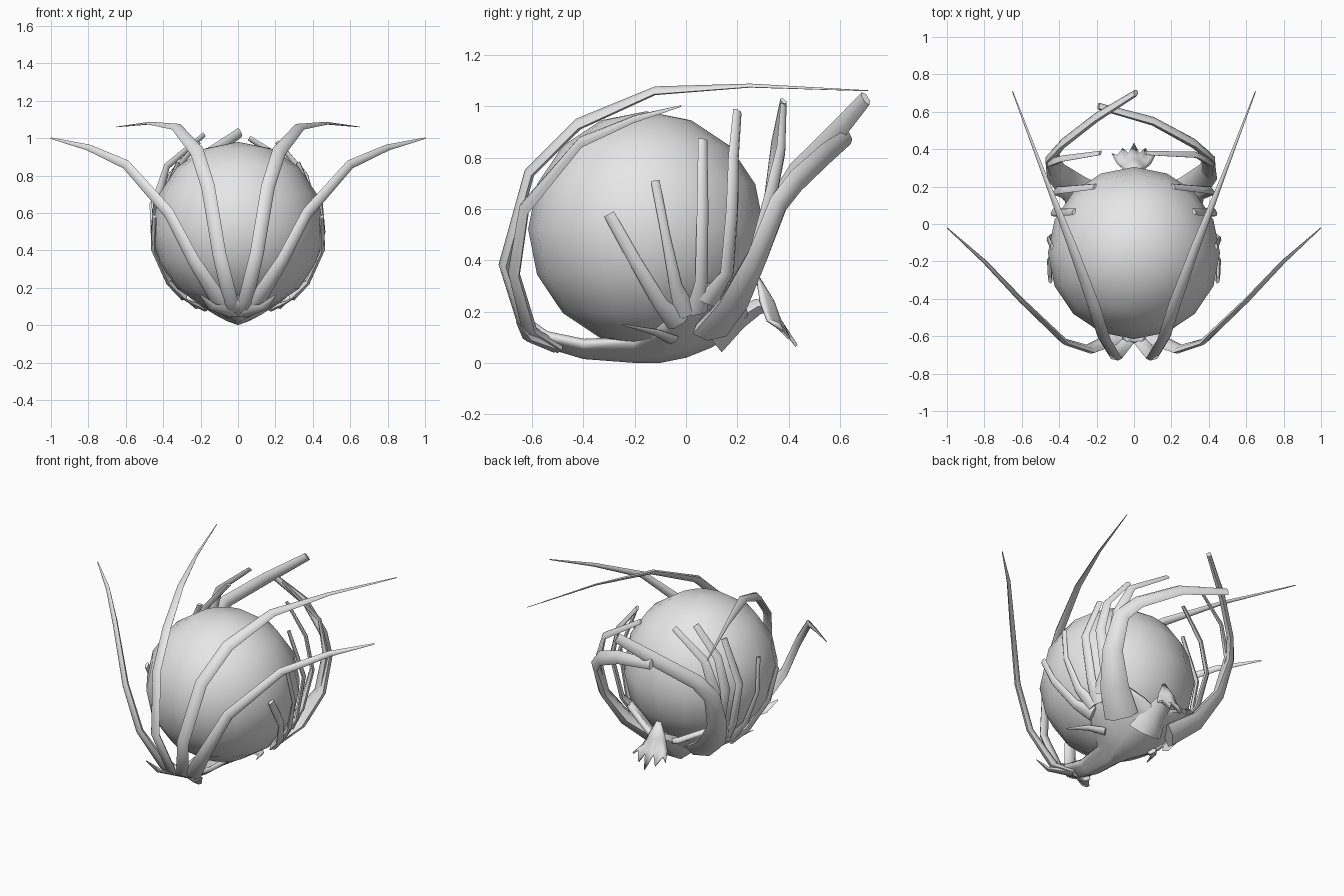
import bpy, bmesh
from math import radians, sin, cos, pi
from mathutils import Vector

if "Cube" in bpy.data.objects:
    bpy.data.objects.remove(bpy.data.objects["Cube"])

CENTRE = Vector((0, -0.155, 0.52))
RADIUS = 0.46

grey = bpy.data.materials.new("plain grey")
grey.use_nodes = True
grey.diffuse_color = (0.8, 0.8, 0.8, 1)
grey.node_tree.nodes["Principled BSDF"].inputs["Base Color"].default_value = (0.8, 0.8, 0.8, 1)


def finish(name, bm, angle=50, thickness=0):
    mesh = bpy.data.meshes.new(name)
    bm.to_mesh(mesh)
    bm.free()
    mesh.materials.append(grey)
    obj = bpy.data.objects.new(name, mesh)
    bpy.context.collection.objects.link(obj)
    if thickness:
        mod = obj.modifiers.new("thickness", 'SOLIDIFY')
        mod.thickness = thickness
        mod.offset = -1
    bpy.ops.object.select_all(action='DESELECT')
    obj.select_set(True)
    bpy.context.view_layer.objects.active = obj
    bpy.ops.object.shade_smooth_by_angle(angle=radians(angle))
    return obj


def limb(name, points, flat=0.5, sides=6):
    """Flattened tapering tube through (x, y, z, width), lying flat around the ball."""
    bm = bmesh.new()
    pos = [Vector(p[:3]) for p in points]
    rings = []
    for i, p in enumerate(pos):
        along = (pos[min(i + 1, len(pos) - 1)] - pos[max(i - 1, 0)]).normalized()
        side = along.cross(p - CENTRE).normalized()
        out = side.cross(along)
        half = points[i][3] / 2
        rings.append([bm.verts.new(p + side * half * cos(2 * pi * k / sides)
                                   + out * half * flat * sin(2 * pi * k / sides))
                      for k in range(sides)])
    for a, b in zip(rings, rings[1:]):
        for k in range(sides):
            n = (k + 1) % sides
            bm.faces.new((a[k], a[n], b[n], b[k]))
    bm.faces.new(rings[0][::-1])
    bm.faces.new(rings[-1])
    bmesh.ops.recalc_face_normals(bm, faces=bm.faces)
    return finish(name, bm)


def hug(y, z, width, lift=0.005):
    """Point on the left side of the ball at a given y and z."""
    rest = (RADIUS + lift) ** 2 - (y - CENTRE.y) ** 2 - (z - CENTRE.z) ** 2
    return (max(rest, 0.0) ** 0.5, y, z, width)


def sheet(name, rows, thickness):
    bm = bmesh.new()
    grid = [[bm.verts.new(p) for p in row] for row in rows]
    for a, b in zip(grid, grid[1:]):
        for j in range(len(a) - 1):
            bm.faces.new((a[j], b[j], b[j + 1], a[j + 1]))
    return finish(name, bm, 60, thickness)


# Ball
bm = bmesh.new()
bmesh.ops.create_uvsphere(bm, u_segments=16, v_segments=8, radius=RADIUS)
bmesh.ops.translate(bm, verts=bm.verts, vec=CENTRE)
finish("ball", bm, 60)

# Keel and palms: V-shaped sections of (y, bottom z, half width, edge z)
sections = [(-0.64, 0.13, 0.05, 0.16), (-0.55, 0.06, 0.09, 0.10), (-0.4, 0.015, 0.09, 0.07),
            (-0.2, 0, 0.11, 0.08), (-0.1, 0, 0.25, 0.14), (0, 0.02, 0.33, 0.22),
            (0.1, 0.06, 0.34, 0.29), (0.18, 0.11, 0.3, 0.3), (0.24, 0.17, 0.12, 0.2)]
steps = [j / 4 for j in range(-4, 5)]
sheet("cradle_base", [[(w * t, y, zb + (ze - zb) * abs(t) ** 1.3) for t in steps]
                      for y, zb, w, ze in sections], 0.03)

# Long front tendrils and the side fingers, one of each per side
outer = [(0.03, -0.5, 0.06, 0.09), (0.1, -0.61, 0.13, 0.10), (0.24, -0.67, 0.35, 0.075),
         (0.37, -0.63, 0.6, 0.065), (0.6, -0.41, 0.86, 0.05), (0.8, -0.2, 0.95, 0.035),
         (1.0, -0.02, 1.0, 0.008)]
inner = [(0.02, -0.5, 0.06, 0.08), (0.04, -0.63, 0.13, 0.08), (0.1, -0.71, 0.38, 0.075),
         (0.16, -0.61, 0.74, 0.075), (0.22, -0.42, 0.93, 0.075), (0.33, -0.12, 1.06, 0.055),
         (0.475, 0.25, 1.08, 0.025), (0.65, 0.71, 1.06, 0.006)]
pairs = {
    "outer_tendril": outer,
    "inner_tendril": inner,
    "finger_low": [(0.18, -0.05, 0.09, 0.06), (0.25, -0.12, 0.12, 0.04), (0.31, -0.25, 0.15, 0.008)],
    "finger_first": [hug(-0.03, 0.16, 0.1, 0.02), hug(-0.1, 0.23, 0.06, 0.015),
                     hug(-0.2, 0.4, 0.05, 0.01), hug(-0.3, 0.58, 0.045, 0.015)],
    "finger_second": [hug(0, 0.19, 0.09, 0.02), hug(-0.04, 0.3, 0.05, 0.01),
                      hug(-0.08, 0.5, 0.035), hug(-0.12, 0.71, 0.035, 0.02)],
    "finger_third": [hug(0.04, 0.2, 0.1, 0.02), hug(0.06, 0.32, 0.055, 0.02),
                     hug(0.065, 0.6, 0.05, 0.03), (0.32, 0.065, 0.87, 0.04)],
    "finger_fourth": [hug(0.08, 0.24, 0.12, 0.02), hug(0.16, 0.35, 0.07, 0.04),
                      (0.41, 0.18, 0.6, 0.06), (0.36, 0.185, 0.8, 0.05), (0.21, 0.2, 0.98, 0.04)],
    "web_thorn": [(0.03, -0.52, 0.07, 0.1), (0.14, -0.62, 0.1, 0.06), (0.2, -0.66, 0.16, 0.01)],
}
for name, pts in pairs.items():
    for label, s in (("left", 1), ("right", -1)):
        limb(label + "_" + name, [(s * x, y, z, w) for x, y, z, w in pts])

# Big rear arms and the fingers beside them, which differ left and right
limb("left_arm", [(0.18, 0.1, 0.13, 0.2), (0.31, 0.19, 0.24, 0.17), (0.4, 0.28, 0.42, 0.12),
                  (0.4, 0.36, 0.62, 0.1), (0.32, 0.43, 0.71, 0.09), (0.1, 0.55, 0.82, 0.08),
                  (-0.19, 0.63, 0.88, 0.06)])
limb("right_arm", [(-0.18, 0.1, 0.13, 0.2), (-0.32, 0.19, 0.24, 0.17), (-0.42, 0.28, 0.42, 0.12),
                   (-0.44, 0.36, 0.63, 0.1), (-0.38, 0.43, 0.74, 0.09), (-0.2, 0.57, 0.88, 0.085),
                   (0.01, 0.7, 1.03, 0.06)])
limb("left_finger_fifth", [(0.39, 0.27, 0.42, 0.08), (0.4, 0.33, 0.65, 0.07),
                           (0.33, 0.37, 0.83, 0.05), (0.06, 0.38, 1.0, 0.035)])
limb("right_finger_fifth", [(-0.41, 0.27, 0.42, 0.08), (-0.44, 0.33, 0.65, 0.07),
                            (-0.38, 0.35, 0.85, 0.05), (-0.18, 0.38, 1.02, 0.035)])

# Tail: short stalk ending in a jagged drooping fan
limb("tail_stalk", [(0, 0.1, 0.09, 0.24), (0, 0.2, 0.17, 0.16), (0, 0.28, 0.22, 0.12),
                    (0, 0.33, 0.22, 0.08)], 0.6)
top = [(0.015 * t, 0.29 - 0.01 * abs(t), 0.33) for t in steps]
middle = [(0.06 * t, 0.345 - 0.05 * t * t, 0.24) for t in steps]
rim = [(0.09 * t, 0.37 - 0.05 * abs(t), 0.17) for t in steps]
spikes = []
for j, t in enumerate(steps):
    drop = 0.1 * (1 - 0.6 * abs(t)) if j % 2 == 0 else 0.015
    spikes.append((0.12 * t, 0.375 + 0.6 * drop - 0.02 * abs(t), 0.17 - drop))
sheet("tail_fan", [top[::-1], middle[::-1], rim[::-1], spikes[::-1]], 0.012)
